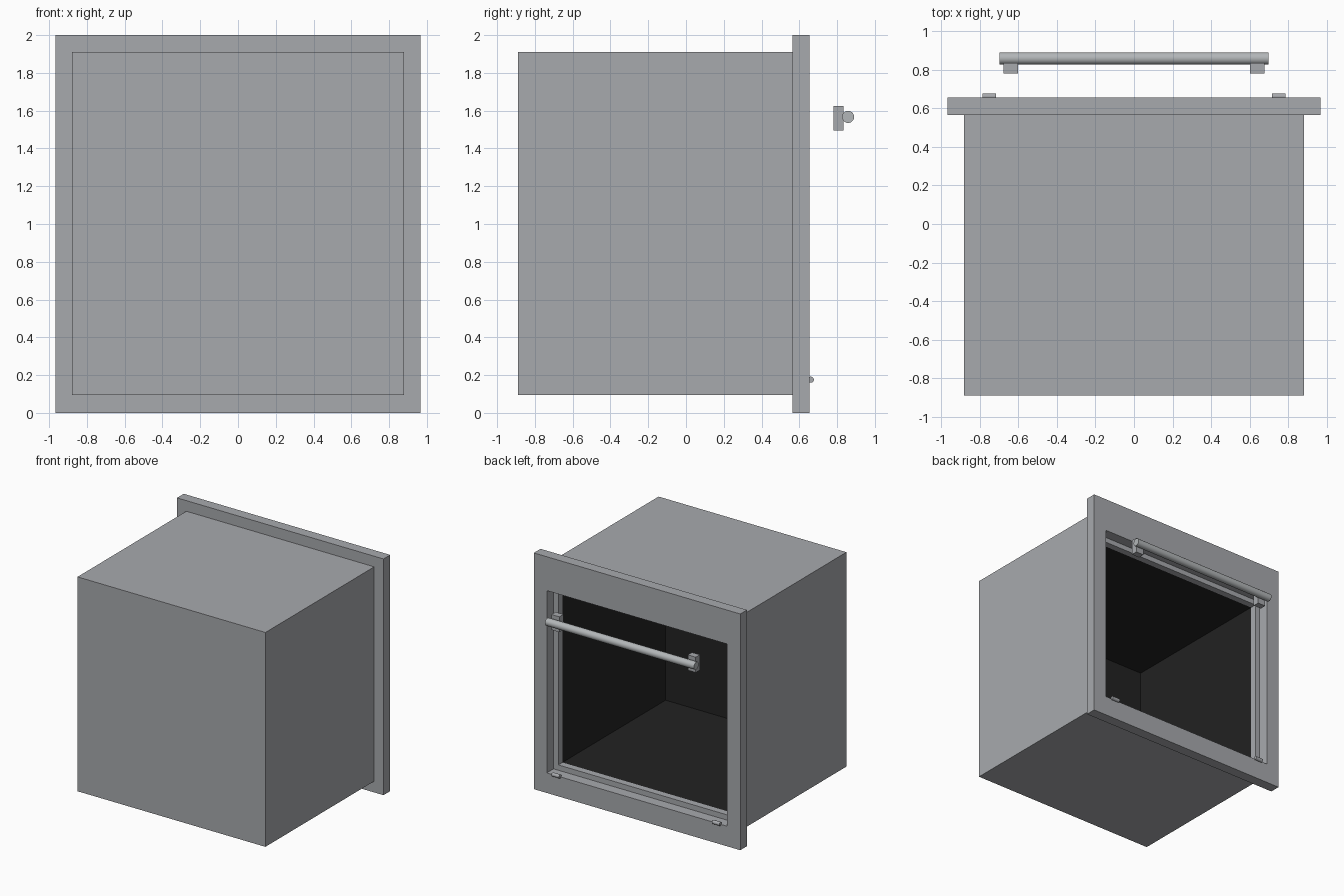
import bpy, bmesh, math
from mathutils import Matrix

cube = bpy.data.objects.get("Cube")
if cube:
    bpy.data.objects.remove(cube, do_unlink=True)


def material(name, color):
    m = bpy.data.materials.new(name)
    m.use_nodes = True
    m.diffuse_color = (*color, 1)
    m.node_tree.nodes["Principled BSDF"].inputs["Base Color"].default_value = (*color, 1)
    return m


STEEL = material("brushed steel grey", (0.39, 0.40, 0.42))
BLACK = material("cavity black", (0.016, 0.016, 0.016))
BRIGHT = material("bright steel", (0.45, 0.47, 0.48))


def finish(name, bm, *mats):
    bmesh.ops.recalc_face_normals(bm, faces=bm.faces)
    mesh = bpy.data.meshes.new(name)
    bm.to_mesh(mesh)
    bm.free()
    for m in mats:
        mesh.materials.append(m)
    ob = bpy.data.objects.new(name, mesh)
    bpy.context.collection.objects.link(ob)
    return ob


def loft(name, loops, mats, closed=False, dark_from=None):
    """Skin rectangles (half width, bottom, top, y); faces after dark_from are dark."""
    bm = bmesh.new()
    rings = [[bm.verts.new(p) for p in ((-w, y, b), (w, y, b), (w, y, t), (-w, y, t))]
             for w, b, t, y in loops]
    pairs = list(zip(rings, rings[1:]))
    if closed:
        pairs.append((rings[-1], rings[0]))
    for n, (a, c) in enumerate(pairs):
        for i in range(4):
            j = (i + 1) % 4
            f = bm.faces.new((a[i], a[j], c[j], c[i]))
            f.material_index = int(dark_from is not None and n >= dark_from)
    if not closed:
        bm.faces.new(rings[0])
        bm.faces.new(rings[-1]).material_index = int(dark_from is not None)
    return finish(name, bm, *mats)


def rod(name, x0, x1, y, z, radius, sides, mat):
    bm = bmesh.new()
    place = Matrix.Translation(((x0 + x1) / 2, y, z)) @ Matrix.Rotation(math.pi / 2, 4, "Y")
    bmesh.ops.create_cone(bm, cap_ends=True, segments=sides, radius1=radius,
                          radius2=radius, depth=abs(x1 - x0), matrix=place)
    ob = finish(name, bm, mat)
    bpy.ops.object.select_all(action="DESELECT")
    ob.select_set(True)
    bpy.context.view_layer.objects.active = ob
    bpy.ops.object.shade_smooth_by_angle(angle=math.radians(40))


def box(name, lo, hi, mat):
    bm = bmesh.new()
    bmesh.ops.create_cube(bm, size=1)
    for v in bm.verts:
        v.co = [lo[i] if v.co[i] < 0 else hi[i] for i in range(3)]
    finish(name, bm, mat)


# Housing: outer shell, front lip and dark cavity in one skin
FRONT, BACK = 0.565, -0.89
loft("oven_housing",
     [(0.88, 0.095, 1.91, BACK), (0.88, 0.095, 1.91, FRONT),
      (0.80, 0.215, 1.67, FRONT), (0.80, 0.215, 1.67, FRONT - 0.055),
      (0.80, 0.215, 1.67, BACK + 0.02)],
     (STEEL, BLACK), dark_from=3)

# Front frame around the opening
OUTER, OPENING = (0.967, 0, 2), (0.845, 0.17, 1.713)
loft("front_frame",
     [(*OUTER, FRONT), (*OUTER, 0.655), (*OPENING, 0.655), (*OPENING, FRONT)],
     (STEEL,), closed=True)

# Handle bar with its brackets, and the lower hinge pins
rod("handle_bar", -0.697, 0.697, 0.858, 1.567, 0.032, 32, BRIGHT)
for side, s in (("left", 1), ("right", -1)):
    xs = sorted((s * 0.602, s * 0.676))
    box(side + "_handle_bracket", (xs[0], 0.78, 1.495), (xs[1], 0.835, 1.625), STEEL)
    rod(side + "_hinge_pin", s * 0.716, s * 0.786, 0.661, 0.176, 0.016, 24, STEEL)
